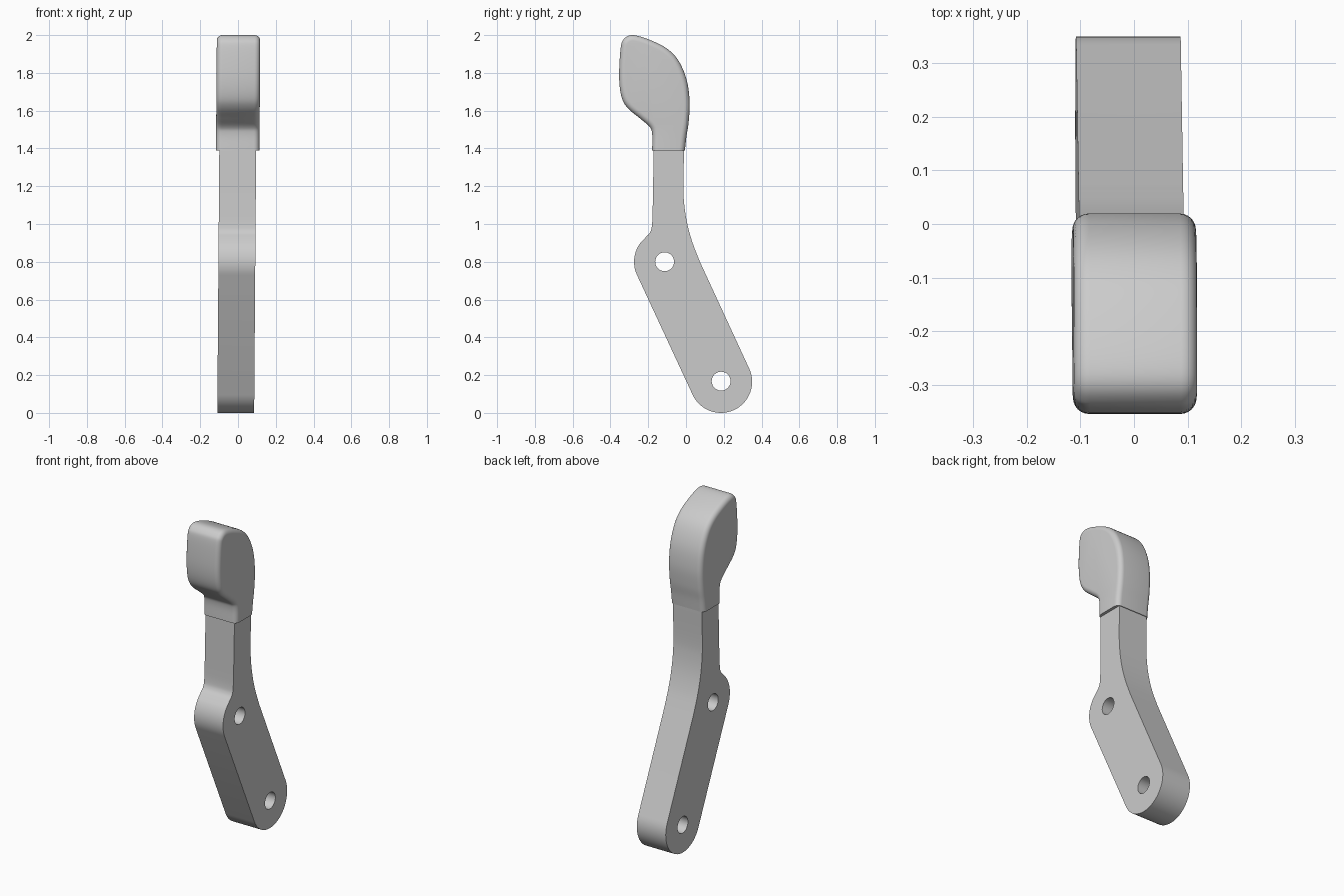
import bpy, bmesh, math
from mathutils import Vector

if "Cube" in bpy.data.objects:
    bpy.data.objects.remove(bpy.data.objects["Cube"])

grey = bpy.data.materials.new("plain grey")
grey.use_nodes = True
colour = (0.6, 0.6, 0.6, 1)
grey.diffuse_color = colour
grey.node_tree.nodes["Principled BSDF"].inputs["Base Color"].default_value = colour


def arc(cy, cz, r, start, end, n):
    """Points on an arc in the side plane, angles in degrees."""
    angles = [math.radians(start + (end - start) * i / n) for i in range(n + 1)]
    return [Vector((cy + r * math.cos(a), cz + r * math.sin(a))) for a in angles]


def smooth_path(points, steps=6):
    """Spline through the given points."""
    p = [Vector(q) for q in points]
    p = [2 * p[0] - p[1]] + p + [2 * p[-1] - p[-2]]
    path = []
    for a, b, c, d in zip(p, p[1:], p[2:], p[3:]):
        for i in range(steps):
            t = i / steps
            path.append(0.5 * (2 * b + (c - a) * t + (2 * a - 5 * b + 4 * c - d) * t ** 2
                               + (3 * b - a - 3 * c + d) * t ** 3))
    return path + [p[-2]]


def plate(name, loops, half, bevel=0.0):
    """Extrude a side outline (with holes) across x, round its rims, lean it slightly."""
    bm = bmesh.new()
    edges = []
    for loop in loops:
        vs = [bm.verts.new((-half, p.x, p.y)) for p in loop]
        edges += [bm.edges.new((a, b)) for a, b in zip(vs, vs[1:] + vs[:1])]
    bmesh.ops.triangle_fill(bm, edges=edges, use_beauty=True, normal=(-1, 0, 0))
    bmesh.ops.dissolve_limit(bm, angle_limit=0.01, verts=[], edges=bm.edges[:]) if len(loops) == 1 else None
    if len(loops) == 1 and len(bm.faces) > 1:
        bmesh.ops.dissolve_faces(bm, faces=bm.faces[:])
    made = bmesh.ops.extrude_face_region(bm, geom=bm.faces[:], use_keep_orig=True)
    moved = [g for g in made["geom"] if isinstance(g, bmesh.types.BMVert)]
    bmesh.ops.translate(bm, verts=moved, vec=(2 * half, 0, 0))
    bmesh.ops.recalc_face_normals(bm, faces=bm.faces[:])
    if bevel:
        base = min(v.co.z for v in bm.verts)
        rim = [e for e in bm.edges
               if abs(e.verts[0].co.x - e.verts[1].co.x) < 1e-5
               and max(v.co.z for v in e.verts) > base + 1e-4]
        bmesh.ops.bevel(bm, geom=rim, offset=bevel, segments=6, profile=0.5,
                        affect='EDGES', clamp_overlap=False)
    for v in bm.verts:
        v.co.x += 0.0075 * v.co.z - 0.012
    mesh = bpy.data.meshes.new(name)
    bm.to_mesh(mesh)
    bm.free()
    mesh.materials.append(grey)
    obj = bpy.data.objects.new(name, mesh)
    bpy.context.collection.objects.link(obj)
    bpy.ops.object.select_all(action='DESELECT')
    obj.select_set(True)
    bpy.context.view_layer.objects.active = obj
    bpy.ops.object.shade_smooth_by_angle(angle=math.radians(35))
    return obj


# Lever arm: rounded foot, bulge round the upper pivot, straight neck
outline = arc(0.185, 0.165, 0.165, 25, -155, 32)
outline += arc(-0.11, 0.8, 0.165, 205, 142, 14)
outline += smooth_path([(-0.213, 0.93), (-0.19, 0.956), (-0.18, 0.995), (-0.176, 1.1), (-0.171, 1.4)])
outline += smooth_path([(-0.01, 1.4), (-0.014, 1.2), (-0.009, 1.1), (0.007, 1.0), (0.035, 0.9), (0.075, 0.797)])
holes = [arc(y, z, 0.05, 0, 348.75, 31) for y, z in ((-0.113, 0.8), (0.186, 0.168))]
plate("lever_arm", [outline] + holes, 0.0975)

# Grip: soft-edged hooked knob on top of the neck
knob = smooth_path([(-0.179, 1.39), (-0.179, 1.475), (-0.193, 1.515), (-0.245, 1.56), (-0.31, 1.615),
                    (-0.342, 1.675), (-0.354, 1.78), (-0.346, 1.93), (-0.328, 1.98), (-0.28, 2.0),
                    (-0.19, 1.974), (-0.1, 1.928), (-0.04, 1.865), (0.003, 1.765), (0.019, 1.65),
                    (0.014, 1.54), (0.002, 1.46), (-0.006, 1.39)])
plate("grip", [knob], 0.115, 0.03)
